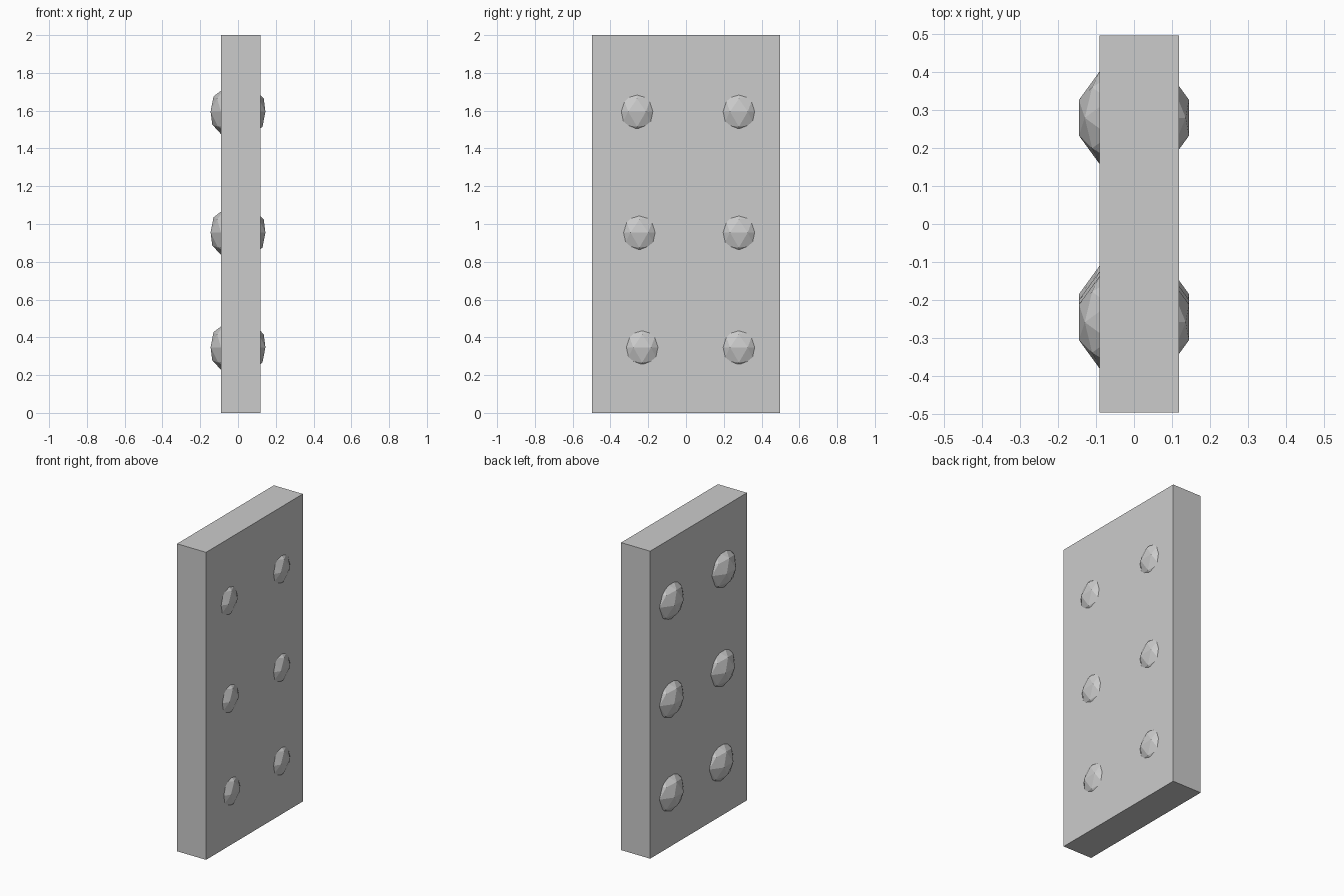
import bpy

if "Cube" in bpy.data.objects:
    bpy.data.objects.remove(bpy.data.objects["Cube"])

# Door slab
bpy.ops.mesh.primitive_cube_add(size=1, location=(0.014, 0, 1))
slab = bpy.context.object
slab.name = "door_slab"
slab.scale = (0.209, 0.995, 2)
bpy.ops.object.transform_apply(location=False, rotation=False, scale=True)


# Faceted studs passing right through the slab
def stud(name, y, z):
    bpy.ops.mesh.primitive_ico_sphere_add(subdivisions=2, radius=0.1525, location=(0, y, z))
    bpy.context.object.name = name


rows = [("lower", 0.347, -0.232), ("middle", 0.955, -0.247), ("upper", 1.595, -0.259)]
for label, z, left_y in rows:
    stud(label + "_left_stud", left_y, z)
    stud(label + "_right_stud", 0.28, z)
